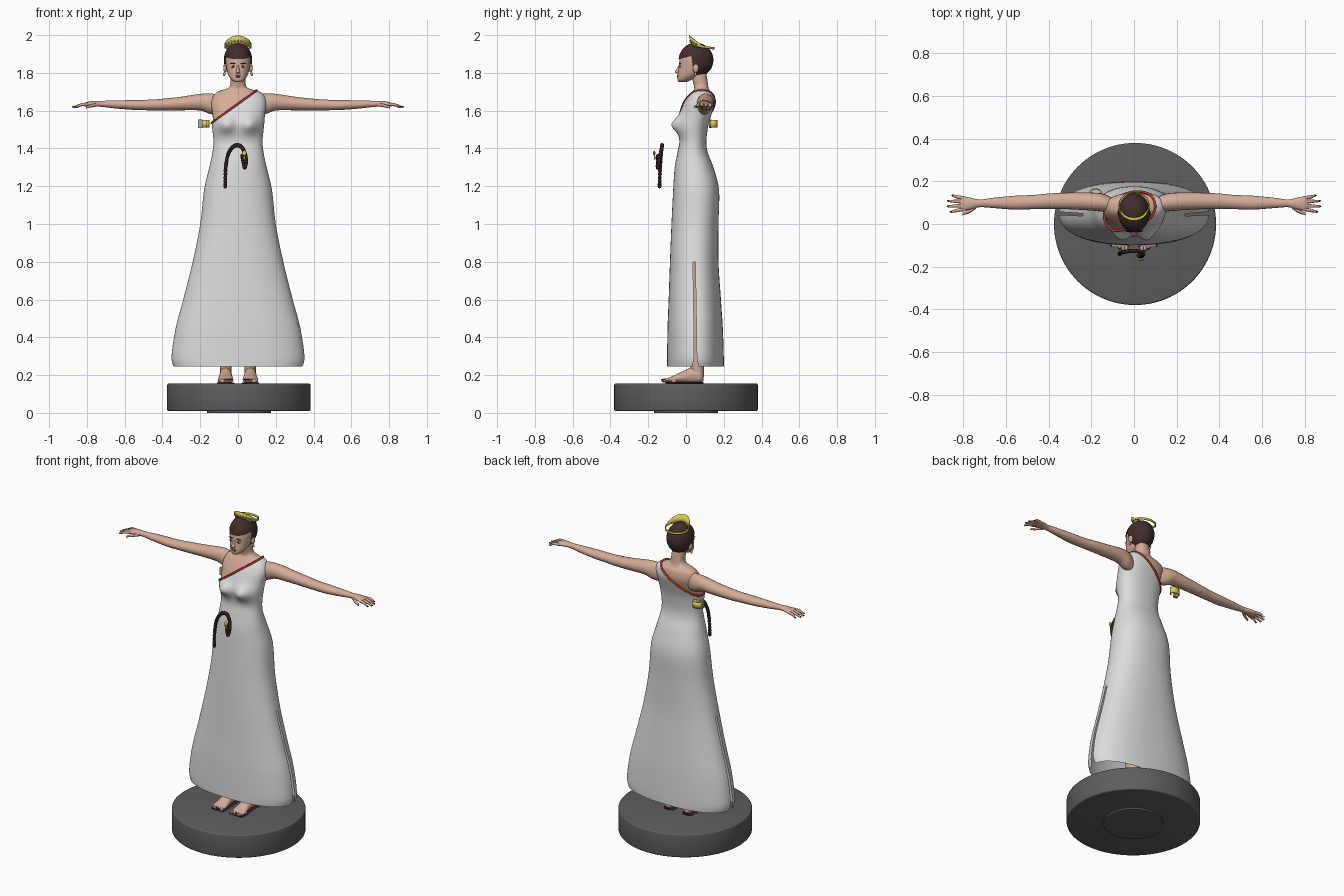
import bpy, bmesh, math
from mathutils import Vector, Matrix

cube = bpy.data.objects.get("Cube")
if cube:
    bpy.data.objects.remove(cube, do_unlink=True)


def material(name, r, g, b):
    m = bpy.data.materials.new(name)
    m.use_nodes = True
    m.diffuse_color = (r, g, b, 1)
    node = next(n for n in m.node_tree.nodes if n.type == 'BSDF_PRINCIPLED')
    node.inputs["Base Color"].default_value = (r, g, b, 1)
    node.inputs["Roughness"].default_value = 0.7
    return m


SKIN = material("skin", .66, .41, .31)
CLOTH = material("white cloth", .72, .72, .72)
STONE = material("dark stone", .11, .11, .11)
HAIR = material("dark brown hair", .055, .025, .025)
GOLD = material("gold", .70, .60, .08)
RED = material("red trim", .45, .04, .02)
BEAD = material("dark beads", .03, .015, .015)
LIP = material("lips", .42, .17, .13)
SILVER = material("silver", .42, .42, .44)
WHITE = material("eye white", .75, .75, .72)
SIDES = (("left", 1), ("right", -1))


def finish(name, bm, mat, angle=50):
    bmesh.ops.recalc_face_normals(bm, faces=bm.faces)
    me = bpy.data.meshes.new(name)
    bm.to_mesh(me)
    bm.free()
    ob = bpy.data.objects.new(name, me)
    bpy.context.collection.objects.link(ob)
    me.materials.append(mat)
    bpy.ops.object.select_all(action='DESELECT')
    bpy.context.view_layer.objects.active = ob
    ob.select_set(True)
    bpy.ops.object.shade_smooth_by_angle(angle=math.radians(angle))
    return ob


def spline(rows, n=4):
    """Catmull-Rom resampling of rows of numbers."""
    out = []
    for i in range(len(rows) - 1):
        a, b, c, d = (rows[min(max(i + k, 0), len(rows) - 1)] for k in (-1, 0, 1, 2))
        for s in range(n):
            t = s / n
            out.append([(2*q + (r-p)*t + (2*p - 5*q + 4*r - w)*t*t + (3*q - p - 3*r + w)*t**3) / 2
                        for p, q, r, w in zip(a, b, c, d)])
    return out + [list(rows[-1])]


def loft(rings, cap=True, skip=None):
    bm = bmesh.new()
    loops = [[bm.verts.new(p) for p in ring] for ring in rings]
    n = len(loops[0])
    for lo, hi in zip(loops, loops[1:]):
        for i in range(n):
            if not (skip and skip(i, hi[0].co.z)):
                j = (i + 1) % n
                bm.faces.new((lo[i], lo[j], hi[j], hi[i]))
    if cap:
        bm.faces.new(loops[0])
        bm.faces.new(loops[-1])
    return bm


def tube(name, rows, axis, mat, side=1, n=20):
    """Elliptical sections: centre x, y, z and two radii."""
    rings = []
    for x, y, z, ra, rb in spline(rows):
        ring = []
        for k in range(n):
            a, b = ra * math.cos(math.tau*k/n), rb * math.sin(math.tau*k/n)
            d = {'x': (0, a, b), 'y': (a, 0, b), 'z': (a, b, 0)}[axis]
            ring.append(((x + d[0]) * side, y + d[1], z + d[2]))
        rings.append(ring)
    return finish(name, loft(rings), mat)


def blobs(name, items, mat, seg=12):
    """Ellipsoids given as (location, radii)."""
    bm = bmesh.new()
    for loc, size in items:
        m = Matrix.Translation(loc) @ Matrix.Diagonal((*size, 1))
        bmesh.ops.create_uvsphere(bm, u_segments=seg, v_segments=seg*2//3, radius=1, matrix=m)
    return finish(name, bm, mat, 80)


# Round stand
bm = bmesh.new()
bmesh.ops.create_cone(bm, cap_ends=True, segments=96, radius1=.38, radius2=.38, depth=.145,
                      matrix=Matrix.Translation((.005, 0, .0825)))
rims = [e for e in bm.edges if abs(e.verts[0].co.z - e.verts[1].co.z) < .001]
bmesh.ops.bevel(bm, geom=rims, offset=.008, segments=3, affect='EDGES', profile=.5)
bmesh.ops.create_cone(bm, cap_ends=True, segments=64, radius1=.17, radius2=.17, depth=.02,
                      matrix=Matrix.Translation((.005, 0, .01)))
finish("stand", bm, STONE, 40)

# Body outline shared by torso and gown: height, front, back, half width
BODY = [(.245, -.1, .2, .342), (.3, -.1, .2, .352), (.45, -.098, .195, .33), (.6, -.092, .185, .29),
        (.8, -.085, .172, .24), (1, -.077, .172, .2), (1.18, -.068, .175, .18), (1.3, -.06, .145, .152),
        (1.38, -.045, .115, .135), (1.44, -.035, .108, .13), (1.52, -.045, .118, .138),
        (1.58, -.035, .135, .143), (1.64, -.012, .152, .15), (1.685, .015, .148, .135),
        (1.705, .03, .135, .105), (1.718, .035, .128, .065), (1.735, .033, .125, .05),
        (1.77, .025, .12, .047), (1.82, .02, .11, .045)]
HALF = 36


def body_ring(z, yf, yb, hw, inset):
    gap = .03 + .06 * max(0, (.32 - z) / .08) ** 2
    ring, yc, ry = [], (yf + yb) / 2, (yb - yf) / 2 - inset
    for start in (0, math.pi):
        for k in range(HALF):
            a = start + gap + (math.pi - 2*gap) * k / (HALF - 1)
            c, s = math.cos(a), math.sin(a)
            x = (hw - inset) * math.copysign(abs(c) ** .88, c)
            y = yc + ry * math.copysign(abs(s) ** .88, s)
            if s < 0:  # bust
                y -= .038 * min(1, -s*2) * math.exp(-((abs(x)-.062)/.045)**2 - ((z-1.525)/.042)**2)
            ring.append(Vector((x, y, z)))
    return ring


rows = spline(BODY, 5)
finish("torso", loft([body_ring(*r, .008) for r in rows if r[0] > 1.3]), SKIN)


def slit(i, z):
    return i in (HALF - 1, 2*HALF - 1) and z < .81


# Gown with side slits, cut along a slanting neckline
bm = loft([body_ring(*r, 0) for r in rows if r[0] < 1.72], cap=False, skip=slit)
cut = bmesh.ops.bisect_plane(bm, geom=bm.verts[:] + bm.edges[:] + bm.faces[:], plane_co=(.1, 0, 1.708),
                             plane_no=(-.72, 0, 1), clear_outer=True)
edge = [v.co.copy() for v in cut['geom_cut'] if isinstance(v, bmesh.types.BMVert)]
finish("gown", bm, CLOTH, 80)

# Red piping on the neckline
mid = sum(edge, Vector()) / len(edge)
edge.sort(key=lambda p: math.atan2(p.y - mid.y, (p.x - mid.x) * .6))
cu = bpy.data.curves.new("neckline_trim", 'CURVE')
cu.dimensions = '3D'
cu.bevel_depth = .006
cu.bevel_resolution = 2
sp = cu.splines.new('POLY')
sp.points.add(len(edge) - 1)
for pt, co in zip(sp.points, edge):
    pt.co = (*co, 1)
sp.use_cyclic_u = True
cu.materials.append(RED)
bpy.context.collection.objects.link(bpy.data.objects.new("neckline_trim", cu))

# Limbs
ARM = [(.1, .088, 1.63, .035, .055), (.15, .1, 1.637, .042, .054), (.2, .105, 1.645, .042, .044),
       (.3, .108, 1.638, .039, .036), (.4, .107, 1.632, .036, .031), (.47, .103, 1.63, .033, .028),
       (.55, .1, 1.63, .033, .026), (.65, .099, 1.633, .025, .021), (.72, .097, 1.636, .018, .016),
       (.76, .096, 1.637, .026, .015), (.8, .096, 1.634, .034, .012), (.815, .096, 1.632, .03, .008)]
LEG = [(.065, .062, .19, .03, .034), (.065, .06, .26, .031, .036), (.068, .068, .45, .046, .052),
       (.07, .05, .68, .047, .05), (.078, .05, .95, .07, .075), (.078, .05, 1.15, .07, .08)]
FOOT = [(.065, .092, .187, .016, .018), (.065, .075, .196, .03, .036), (.065, .035, .2, .032, .042),
        (.065, -.03, .187, .036, .027), (.066, -.08, .176, .042, .015), (.066, -.108, .171, .038, .009)]
for label, s in SIDES:
    tube(label + "_arm", ARM, 'x', SKIN, s)
    tube(label + "_leg", LEG, 'z', SKIN, s)
    tube(label + "_foot", FOOT, 'y', SKIN, s)
    nails = []
    for k in range(4):
        y, reach = .07 + .017*k, (.858, .872, .87, .85)[k]
        tip = .096 + (y - .096) * 1.5
        tube(f"{label}_finger_{k+1}", [(.795, y, 1.634, .009, .009), (.83, (y+tip)/2, 1.631, .008, .008),
             (reach, tip, 1.618, .005, .005)], 'x', SKIN, s, 8)
        nails.append(((s*reach, tip, 1.62), (.007, .0045, .004)))
    tube(label + "_thumb", [(.74, .082, 1.633, .01, .01), (.77, .062, 1.627, .01, .009),
         (.805, .046, 1.618, .006, .006)], 'x', SKIN, s, 8)
    blobs(label + "_nails", nails, BEAD, 8)
    toes = [(s * (.036 + .0155*k), -.113 + .006*k*k/2) for k in range(5)]
    blobs(label + "_toes", [((x, y, .171), (.009, .018, .011)) for x, y in toes], SKIN)
    blobs(label + "_toenails", [((x, y-.013, .175), (.006, .006, .005)) for x, y in toes], BEAD, 8)
    sole = [(x, y, .158, ra + .006, .005) for x, y, z, ra, rb in FOOT]
    tube(label + "_sandal", sole, 'y', BEAD, s)

# Head and face
tube("head", [(0, -.018, 1.752, .018, .02), (0, -.008, 1.763, .034, .037), (0, .012, 1.785, .05, .057),
              (0, .025, 1.81, .058, .066), (0, .031, 1.84, .063, .068), (0, .037, 1.87, .066, .071),
              (0, .04, 1.9, .06, .067), (0, .045, 1.93, .04, .048)], 'z', SKIN, n=32)
tube("nose", [(0, -.032, 1.84, .005, .006), (0, -.042, 1.82, .007, .009), (0, -.047, 1.806, .011, .012),
              (0, -.042, 1.798, .009, .008)], 'z', SKIN, n=12)
blobs("lips", [((0, -.043, 1.785), (.017, .006, .004)), ((0, -.042, 1.779), (.014, .006, .004))], LIP)
pair = (-1, 1)
blobs("eyes", [((s*.026, -.031, 1.833), (.012, .005, .006)) for s in pair], WHITE)
blobs("irises", [((s*.026, -.035, 1.833), (.005, .002, .005)) for s in pair], BEAD)
blobs("brows", [((s*.027, -.032, 1.849), (.016, .005, .003)) for s in pair], HAIR)
blobs("ears", [((s*.068, .052, 1.825), (.01, .016, .024)) for s in pair], SKIN)
blobs("earrings", [((s*.073, .05, 1.793), (.007, .007, .01)) for s in pair], GOLD, 8)

# Short hair, opened around the face
bm = bmesh.new()
bmesh.ops.create_uvsphere(bm, u_segments=40, v_segments=28, radius=1,
                          matrix=Matrix.Translation((0, .053, 1.868)) @ Matrix.Diagonal((.075, .092, .091, 1)))
for co, no in (((0, .035, 1.84), (0, 1, .15)), ((0, 0, 1.882), (0, -.25, 1))):
    bmesh.ops.bisect_plane(bm, geom=bm.verts[:] + bm.edges[:] + bm.faces[:], plane_co=co, plane_no=no)


def on_face(f):
    c = f.calc_center_median()
    return (c.y - .035) + .15*(c.z - 1.84) < 0 and (c.z - 1.882) - .25*c.y < 0


bmesh.ops.delete(bm, geom=[f for f in bm.faces if on_face(f)], context='FACES')
finish("hair", bm, HAIR, 80)

# Tiara: a tilted band that rises to a peak at the front
low, high, gems = [], [], []
for k in range(48):
    a = math.tau * k / 48
    c, s = math.cos(a), math.sin(a)
    front = max(0, -s) ** 1.2
    base = Vector((.07*c, .09 + .058*s, 1.932 - .008*s))
    low.append(base)
    high.append(base + Vector((.006*c*front, -.014*front, .012 + .045*front)))
    if s < -.3 and k % 2 == 0:
        gems.append(((low[-1] + high[-1]) / 2 + Vector((0, -.003, 0)), (.005, .004, .008)))
tiara = finish("tiara", loft([low, high], cap=False), GOLD)
mod = tiara.modifiers.new("thickness", 'SOLIDIFY')
mod.thickness = .005
mod.offset = 0
blobs("tiara_gems", gems, SILVER, 8)

# Hanging string of beads with a small charm
PATH = [(-.067, -.14, 1.2), (-.065, -.137, 1.3), (-.05, -.132, 1.375), (-.02, -.127, 1.413),
        (.012, -.127, 1.413), (.032, -.132, 1.385), (.043, -.142, 1.34), (.035, -.15, 1.3), (.022, -.148, 1.36)]
blobs("bead_string", [(p, (.0105, .0105, .012)) for p in spline(PATH, 6)], BEAD, 8)
blobs("bead_charm", [((.033, -.168, 1.375), (.012, .006, .014)), ((.033, -.165, 1.35), (.006, .005, .01))], GOLD)

# Open cuff beside the ribs, with a clasp
arc = [math.radians(-60 + 300*k/24) for k in range(25)]
bm = bmesh.new()
pts = [[bm.verts.new((-.18 + .03*math.cos(a), .145 + .022*math.sin(a), z)) for a in arc] for z in (1.51, 1.55)]
for i in range(len(arc) - 1):
    bm.faces.new((pts[0][i], pts[0][i+1], pts[1][i+1], pts[1][i]))
cuff = finish("cuff", bm, GOLD)
cuff.modifiers.new("thickness", 'SOLIDIFY').thickness = .006
bm = bmesh.new()
bmesh.ops.create_cube(bm, size=1, matrix=Matrix.Translation((-.2, .128, 1.53)) @ Matrix.Diagonal((.026, .014, .046, 1)))
finish("cuff_clasp", bm, SILVER, 30)
